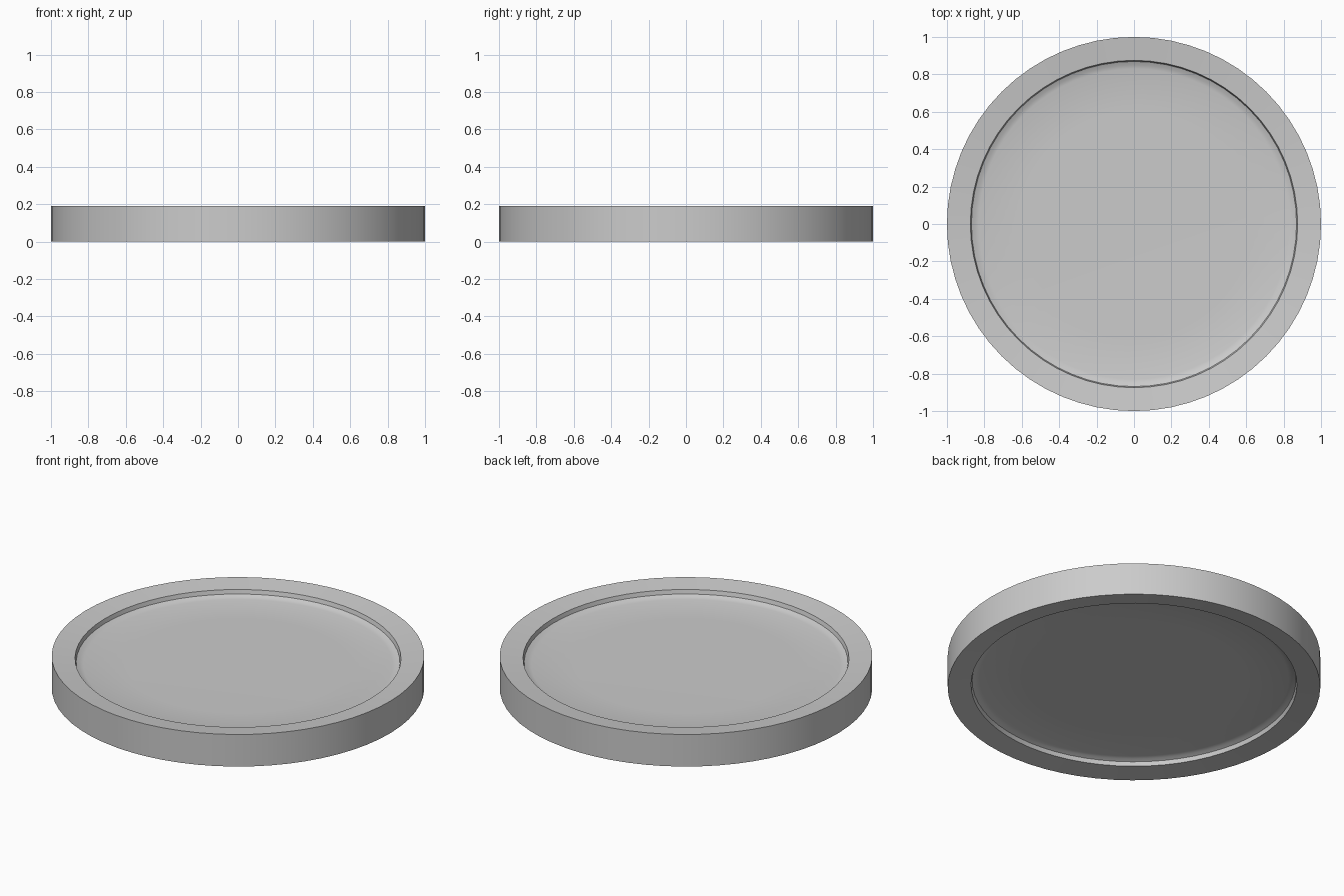
import bpy, bmesh, math

if "Cube" in bpy.data.objects:
    bpy.data.objects.remove(bpy.data.objects["Cube"])

SIDES = 64
H = 0.19  # overall height


def lathe(name, profile):
    """Spin an open (radius, z) profile around z; radius 0 becomes a pole."""
    bm = bmesh.new()
    rings = []
    for r, z in profile:
        if r == 0:
            rings.append([bm.verts.new((0, 0, z))] * SIDES)
        else:
            rings.append([bm.verts.new((r * math.cos(2 * math.pi * i / SIDES),
                                        r * math.sin(2 * math.pi * i / SIDES), z))
                          for i in range(SIDES)])
    for a, b in zip(rings, rings[1:]):
        for i in range(SIDES):
            j = (i + 1) % SIDES
            corners = list(dict.fromkeys((a[i], a[j], b[j], b[i])))
            bm.faces.new(corners)
    mesh = bpy.data.meshes.new(name)
    bm.to_mesh(mesh)
    bm.free()
    ob = bpy.data.objects.new(name, mesh)
    bpy.context.collection.objects.link(ob)
    bpy.ops.object.select_all(action='DESELECT')
    ob.select_set(True)
    bpy.context.view_layer.objects.active = ob
    bpy.ops.object.shade_smooth_by_angle(angle=math.radians(30))
    return ob


def flip(profile):
    """Mirror a top profile to the underside."""
    return [(r, H - z) for r, z in reversed(profile)]


# Outer rim: top slopes gently inward, then steps down to the panel
rim_top = [(1.0, H), (0.875, 0.175), (0.869, 0.151)]
lathe("rim", flip(rim_top) + rim_top)

# Dished centre panels, recessed on both faces
panel = [(0.869, 0.151), (0.85, 0.142), (0.83, 0.137), (0.6, 0.134), (0, 0.134)]
lathe("top_panel", panel)
lathe("bottom_panel", flip(panel))
